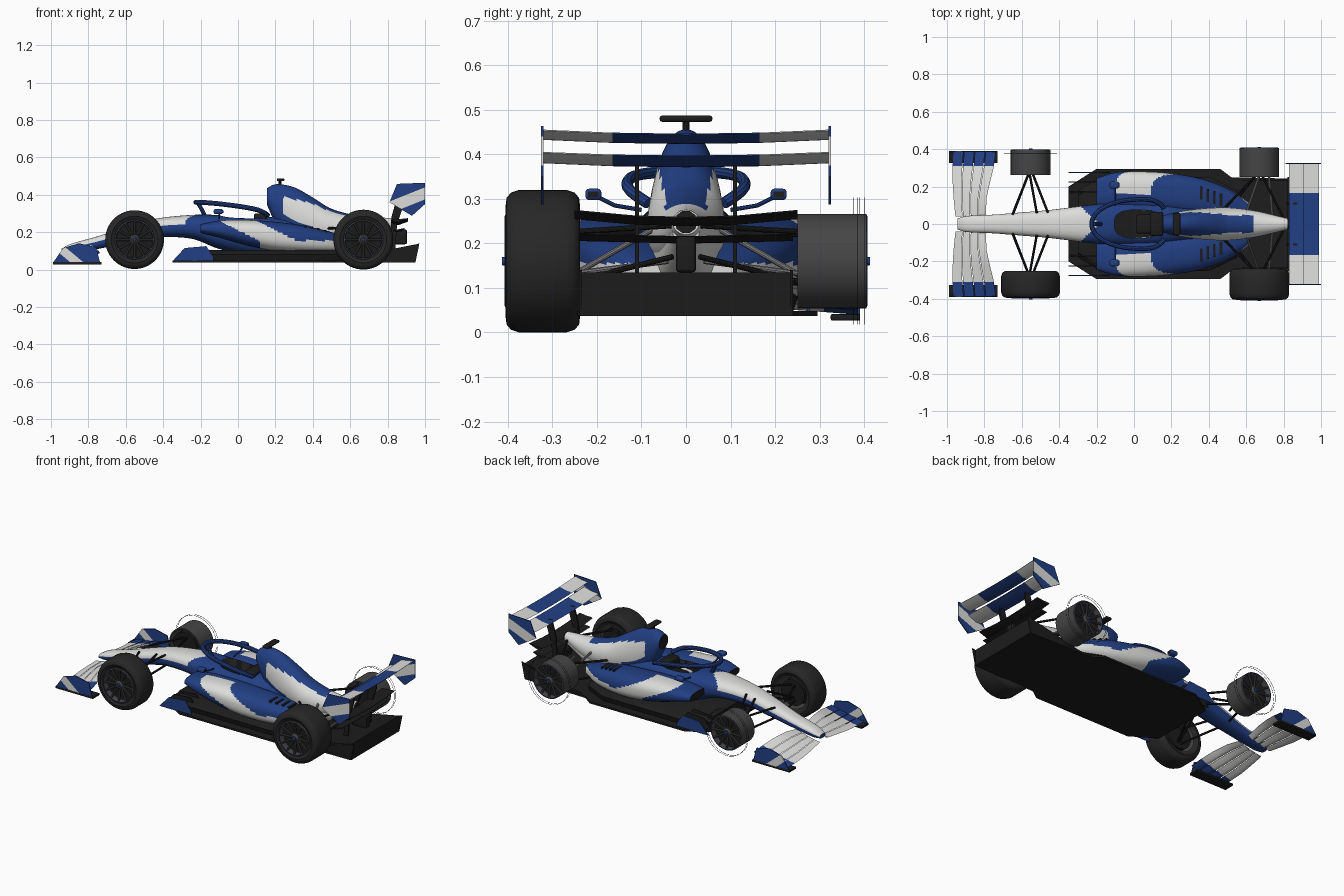
import bpy, bmesh, math
from mathutils import Vector

if "Cube" in bpy.data.objects:
    bpy.data.objects.remove(bpy.data.objects["Cube"])

def mat(name, c):
    m = bpy.data.materials.new(name)
    m.diffuse_color = (*c, 1)
    m.use_nodes = True
    m.node_tree.nodes["Principled BSDF"].inputs["Base Color"].default_value = m.diffuse_color
    return m
BLUE = mat("blue_paint", (0.016, 0.05, 0.23))
WHITE = mat("white_paint", (0.72, 0.72, 0.71))
BLACK = mat("black_carbon", (0.012, 0.012, 0.012))
TYRE = mat("tyre_rubber", (0.02, 0.02, 0.02))
GREY = mat("rim_grey", (0.06, 0.06, 0.062))
SILVER = mat("rod_grey", (0.2, 0.2, 0.21))
PAINT = [BLUE, WHITE, BLACK]

def finish(name, bm, mats, paint=None, angle=35):
    bmesh.ops.recalc_face_normals(bm, faces=bm.faces)
    if paint:
        for f in bm.faces:
            f.material_index = paint(f.calc_center_median(), f.normal)
    me = bpy.data.meshes.new(name)
    bm.to_mesh(me)
    bm.free()
    for m in mats:
        me.materials.append(m)
    me.shade_smooth()
    me.set_sharp_from_angle(angle=math.radians(angle))
    ob = bpy.data.objects.new(name, me)
    bpy.context.collection.objects.link(ob)
    return ob

def skin(name, rings, mats, paint=None, wrap=False, caps=True):
    bm = bmesh.new()
    vs = [[bm.verts.new(p) for p in r] for r in rings]
    n, k = len(vs), len(vs[0])
    for i in range(n if wrap else n - 1):
        a, b = vs[i], vs[(i + 1) % n]
        for j in range(k):
            bm.faces.new((a[j], a[(j + 1) % k], b[(j + 1) % k], b[j]))
    if caps and not wrap:
        bm.faces.new(vs[0])
        bm.faces.new(vs[-1])
    return finish(name, bm, mats, paint)

def spline(st, x):
    i = max(j for j in range(len(st) - 1) if st[j][0] <= x + 1e-9)
    a, b = st[i], st[i + 1]
    p, q = st[max(i - 1, 0)], st[min(i + 2, len(st) - 1)]
    h = b[0] - a[0]
    t = (x - a[0]) / h
    out = []
    for c in range(1, len(a)):
        m0 = (b[c] - p[c]) / (b[0] - p[0]) * h
        m1 = (q[c] - a[c]) / (q[0] - a[0]) * h
        out.append((2*t**3 - 3*t*t + 1) * a[c] + (t**3 - 2*t*t + t) * m0
                   + (3*t*t - 2*t**3) * b[c] + (t**3 - t*t) * m1)
    return out

def loft(name, st, paint, side=1, e=0.8, n=110, k=56):
    # stations: x, centre y, half width, bottom z, top z
    rings = []
    for i in range(n + 1):
        x = st[0][0] + (st[-1][0] - st[0][0]) * i / n
        yc, hw, zb, zt = spline(st, x)
        ring = []
        for j in range(k):
            a = math.tau * j / k
            c, s = math.cos(a), math.sin(a)
            ring.append((x, side * (yc + hw * math.copysign(abs(c) ** e, c)),
                         (zb + zt) / 2 + (zt - zb) / 2 * math.copysign(abs(s) ** e, s)))
        rings.append(ring)
    return skin(name, rings, PAINT, paint)

def wing(name, st, mats, paint=None):
    # stations: y, leading x, z, trailing x, z, thickness
    rings = []
    for y, xl, zl, xt, zt, th in st:
        ring = []
        for f, o in ((0, 0), (.15, .5), (.45, .6), (1, .1), (1, -.1), (.45, -.4), (.15, -.4)):
            sag = -0.1 * (xt - xl) * 4 * f * (1 - f)
            ring.append((xl + (xt - xl) * f, y, zl + (zt - zl) * f + o * th + sag))
        rings.append(ring)
    return skin(name, rings, mats, paint)

def plate(name, prof, y, th, mats, cuts=(), paint=None):
    bm = bmesh.new()
    f = bm.faces.new([bm.verts.new((x, y - th / 2, z)) for x, z in prof])
    r = bmesh.ops.extrude_face_region(bm, geom=[f])
    bmesh.ops.translate(bm, vec=(0, th, 0), verts=[v for v in r['geom'] if isinstance(v, bmesh.types.BMVert)])
    for co, no in cuts:
        bmesh.ops.bisect_plane(bm, geom=bm.verts[:] + bm.edges[:] + bm.faces[:], plane_co=co, plane_no=no)
    return finish(name, bm, mats, paint)

def tube(name, pts, r, m, smooth=False):
    cu = bpy.data.curves.new(name, 'CURVE')
    cu.dimensions, cu.bevel_depth, cu.bevel_resolution, cu.use_fill_caps = '3D', r, 3, True
    sp = cu.splines.new('NURBS' if smooth else 'POLY')
    sp.points.add(len(pts) - 1)
    for q, p in zip(sp.points, pts):
        q.co = (*p, 1)
    if smooth:
        sp.use_endpoint_u, sp.order_u = True, 3
    tmp = bpy.data.objects.new(name + "_path", cu)
    me = bpy.data.meshes.new_from_object(tmp)
    bpy.data.objects.remove(tmp)
    bm = bmesh.new()
    bm.from_mesh(me)
    return finish(name, bm, [m])

def box(name, c, d, m, bevel=0.0):
    bm = bmesh.new()
    bmesh.ops.create_cube(bm, size=1)
    for v in bm.verts:
        v.co = Vector(c) + Vector([v.co[i] * d[i] for i in range(3)])
    if bevel:
        bmesh.ops.bevel(bm, geom=bm.edges[:], offset=bevel, segments=3, affect='EDGES', profile=0.5)
    return finish(name, bm, [m])

def lathe(name, prof, cx, cz, m, wrap=True, k=56):
    # profile points: radius, y
    rings = [[(cx + r * math.cos(math.tau * j / k), y, cz + r * math.sin(math.tau * j / k))
              for j in range(k)] for r, y in prof]
    return skin(name, rings, [m], wrap=wrap)

# Main body with cockpit cut
def stripe_cover(c, n):
    if n.x < -0.95 and c.x < 0.17:
        return 2
    _, _, zb, zt = spline(COVER, min(max(c.x, .155), .82))
    t = (c.z - zb) / (zt - zb)
    s = c.x + 2 * c.z
    return 1 if c.x > .64 or (s > .84 and c.x > .24 and t < .82 - .1 * math.sin(9 * c.x)) else 0
def paint_body(c, n):
    if c.x > .16:
        return stripe_cover(c, n)
    _, _, zb, zt = spline(BODY, min(max(c.x, -.945), .8))
    return 1 if c.x < -.19 - abs(c.y) and c.z > zb + .58 * (zt - zb) else 0
BODY = [(-.945, 0, .028, .085, .11), (-.9, 0, .042, .085, .135), (-.75, 0, .05, .11, .178),
        (-.6, 0, .062, .14, .228), (-.45, 0, .075, .17, .27), (-.25, 0, .10, .165, .292),
        (-.1, 0, .115, .11, .292), (.1, 0, .12, .07, .285), (.3, 0, .09, .07, .27),
        (.55, 0, .075, .08, .25), (.8, 0, .03, .2, .262)]
COVER = [(.155, 0, .045, .345, .435), (.2, 0, .058, .25, .456), (.3, 0, .075, .15, .44),
         (.4, 0, .085, .13, .385), (.5, 0, .088, .13, .325), (.65, 0, .07, .15, .287), (.82, 0, .03, .22, .275)]
body = loft("main_body", BODY, paint_body, n=150)
cut = skin("cockpit_cutter", [[(.02 + .125 * math.copysign(abs(math.cos(a)) ** .7, math.cos(a)),
           .075 * math.copysign(abs(math.sin(a)) ** .7, math.sin(a)), z)
           for a in [math.tau * j / 40 for j in range(40)]] for z in (.17, .4)], PAINT, lambda c, n: 2)
cut.hide_render = True
mod = body.modifiers.new("cockpit", 'BOOLEAN')
mod.operation, mod.object, mod.solver = 'DIFFERENCE', cut, 'EXACT'
bpy.context.view_layer.update()
new = bpy.data.meshes.new_from_object(body.evaluated_get(bpy.context.evaluated_depsgraph_get()))
body.modifiers.clear()
body.data = new
bpy.data.objects.remove(cut)
loft("engine_cover", COVER, stripe_cover, e=1.0)
box("headrest", (.12, 0, .27), (.07, .13, .06), BLACK, .012)
box("seat", (.06, 0, .2), (.1, .1, .06), BLACK, .01)
lathe_pts = [(.02, 0, .25), (.83, 0, .25)]
tube("exhaust", [(.76, 0, .248), (.83, 0, .248)], .026, BLACK)
tube("camera_stalk", [(.225, 0, .44), (.225, 0, .48)], .008, BLACK)
box("camera_pod", (.228, 0, .48), (.04, .118, .014), BLACK, .005)

# Halo
tube("halo_hoop", [(.16, -.085, .29), (.13, -.125, .315), (.03, -.135, .335), (-.1, -.12, .352), (-.2, -.07, .36),
                   (-.235, 0, .36), (-.2, .07, .36), (-.1, .12, .352), (.03, .135, .335), (.13, .125, .315),
                   (.16, .085, .29)], .013, BLUE, True)
tube("halo_post", [(-.215, 0, .355), (-.19, 0, .32), (-.17, 0, .27)], .011, BLUE, True)

# Sidepods, floor, diffuser
def paint_pod(c, n):
    if n.x < -.95:
        return 2
    s = c.x + 2 * c.z
    if n.z > .7 and abs(c.y) < .16:
        return 0
    return 1 if .42 < s < .62 or (c.z < .155 and c.x > .12) else 0
POD = [(-.2, .17, .075, .195, .243), (-.1, .18, .095, .17, .262), (.05, .175, .105, .128, .265),
       (.2, .165, .105, .10, .255), (.35, .145, .10, .09, .235), (.5, .11, .08, .09, .2), (.62, .07, .04, .10, .16)]
half = [(-.35, .2), (-.2, .295), (.46, .295), (.52, .25), (.95, .24)]
outline = half + [(x, -y) for x, y in reversed(half)]
skin("floor", [[(x, y, z) for x, y in outline] for z in (.037, .048)], [BLACK])
mid = [(-.3, .17), (-.18, .24), (.4, .24), (.55, .17)]
mid = mid + [(x, -y) for x, y in reversed(mid)]
skin("upper_floor", [[(x, y * w, z) for x, y in mid] for z, w in ((.045, 1), (.08, 1.05), (.105, .9))], [BLACK])
plate("diffuser", [(.5, .04), (.95, .04), (.95, .135), (.8, .105), (.65, .07)], 0, .47, [BLACK])
box("crash_structure", (.85, 0, .175), (.1, .045, .08), BLACK, .008)
box("rear_light", (.895, 0, .175), (.015, .04, .075), BLACK, .004)

# Rear wing
def ends(c, n):
    return 1 if abs(c.y) > .165 else 0
ys = (-.32, -.165, 0, .165, .32)
wing("rear_wing_main", [(y, .83, .378 + .09 * y * y, .93, .396 + .08 * y * y, .012) for y in ys], PAINT, ends)
wing("rear_wing_flap", [(y, .905, .43 + .09 * y * y, .99, .445 + .09 * y * y, .012) for y in ys], PAINT, ends)
wing("beam_wing", [(y, .82, .25 + .25 * y * y, .91, .258 + .25 * y * y, .015) for y in (-.25, -.12, 0, .12, .25)], [BLACK])
wing("beam_wing_lower", [(y, .83, .205 + .1 * y * y, .89, .215 + .1 * y * y, .01) for y in (-.24, 0, .24)], [BLACK])
tilt = Vector((-.4, 0, 1))

def paint_rear_end(c, n):
    return 1 if .335 < c.z - .4 * (c.x - .9) < .4 else 0
def paint_front_end(c, n):
    return 1 if -.85 < c.x + 1.2 * c.z < -.78 else 0

for s, tag in ((1, "left"), (-1, "right")):
    loft("sidepod_" + tag, POD, paint_pod, s, n=90)
    for i in range(4):
        x = .36 + .035 * i
        z = spline(POD, x)[3]
        box(f"cooling_slot_{tag}_{i}", (x, s * (.165 - i * .012), z - .004), (.014, .07, .014), BLACK)
    for i, y in enumerate((.17, .225, .275)):
        plate(f"floor_fence_{tag}_{i}", [(-.35, .045), (-.285, .115), (-.17, .125), (-.13, .065), (-.13, .045)],
              s * y, .006, [BLUE if i == 2 else BLACK])
    plate("diffuser_fence_" + tag, [(.6, .045), (.95, .045), (.97, .14), (.8, .09)], s * .237, .006, [BLACK])
    plate("wing_pylon_" + tag, [(.81, .08), (.84, .08), (.85, .24), (.88, .33), (.88, .385), (.85, .385), (.82, .28)],
          s * .11, .01, [BLACK])
    plate("rear_endplate_" + tag, [(.81, .36), (.85, .458), (1, .464), (1, .35), (.93, .287)], s * .323, .006, PAINT,
          [(Vector((.9, 0, z)), tilt) for z in (.335, .4)], paint_rear_end)
    # Front wing
    for i in range(4):
        a, b = i / 4, (i + .93) / 4
        st = []
        for y, xl, zl, xt, zt in ((.04, -.955, .075, -.79, .115), (.14, -.965, .065, -.785, .135),
                                  (.23, -.97, .055, -.765, .125), (.31, -.97, .05, -.745, .105), (.385, -.965, .045, -.735, .09)):
            st.append((s * y, xl + (xt - xl) * a, zl + (zt - zl) * a ** 1.3,
                       xl + (xt - xl) * b, zl + (zt - zl) * b ** 1.3, .007))
        wing(f"front_wing_{tag}_{i}", st, PAINT, lambda c, n: 0 if abs(c.y) > .31 else 1)
    plate("front_endplate_" + tag, [(-.99, .035), (-.935, .115), (-.85, .14), (-.76, .12), (-.735, .03)], s * .387, .006,
          PAINT, [(Vector((x, 0, 0)), Vector((1, 0, 1.2))) for x in (-.85, -.78)], paint_front_end)
    box("front_wing_foot_" + tag, (-.86, s * .358, .034), (.26, .066, .014), BLACK, .003)
    # Mirrors
    box("mirror_" + tag, (-.105, s * .208, .31), (.05, .036, .026), BLUE, .009)
    box("mirror_glass_" + tag, (-.08, s * .208, .31), (.004, .024, .014), BLACK)
    tube("mirror_stalk_" + tag, [(-.1, s * .1, .275), (-.1, s * .16, .285), (-.1, s * .2, .305)], .005, BLUE)
    # Suspension: inner point to outer point
    rods = [((-.65, .05, .215), (-.555, .29, .205)), ((-.46, .06, .25), (-.55, .29, .205)),
            ((-.65, .045, .15), (-.555, .29, .11)), ((-.46, .06, .185), (-.55, .29, .11)),
            ((-.52, .06, .24), (-.56, .28, .125)), ((.47, .07, .22), (.66, .27, .22)), ((.8, .03, .24), (.68, .27, .225)),
            ((.5, .07, .12), (.66, .27, .11)), ((.8, .03, .17), (.68, .27, .11)),
            ((.74, .04, .16), (.72, .27, .13)), ((.6, .06, .24), (.67, .26, .125))]
    for i, (p, q) in enumerate(rods):
        tube(f"suspension_{tag}_{i}", [(p[0], s * p[1], p[2]), (q[0], s * q[1], q[2])], .0065,
             SILVER if i in (9, 10) else BLACK)
    # Wheels: tyres only on the right side, bare rims with thin guide rings on the left
    for part, cx, y0, y1, R in (("front", -.553, .25, .395, .157), ("rear", .67, .238, .405, .16)):
        nm = f"{part}_{tag}"
        if s < 0:
            w = y1 - y0
            lathe("tyre_" + nm, [(.103, s * (y0 + .012)), (.125, s * y0), (R - .018, s * (y0 + .002)), (R - .006, s * (y0 + .012)),
                                 (R, s * (y0 + .03)), (R, s * (y1 - .03)), (R - .006, s * (y1 - .012)),
                                 (R - .018, s * (y1 - .002)), (.125, s * y1), (.103, s * (y1 - .012))], cx, .16, TYRE)
        else:
            for y in (y1 - .02, y1 - .005):
                lathe(f"guide_ring_{nm}_{y:.2f}", [(.141, y), (.1425, y), (.1425, y + .001), (.141, y + .001)], cx, .16, BLACK)
        ri = y0 + .012
        lathe("rim_" + nm, [(.106, s * ri), (.106, s * y1), (.1, s * (y1 + .002)), (.097, s * (y1 - .008)),
                            (.098, s * ri)], cx, .16, GREY)
        lathe("rim_trim_" + nm, [(.101, s * y1), (.101, s * (y1 + .003)), (.099, s * (y1 + .003)), (.099, s * y1)], cx, .16, BLUE)
        lathe("brake_drum_" + nm, [(.08, s * (ri + .005)), (.08, s * (y1 - .045)), (.098, s * (y1 - .04)), (.098, s * (y1 - .035))],
              cx, .16, BLACK, False)
        for j in range(12):
            a = math.tau * j / 12
            u, v = math.cos(a), math.sin(a)
            tube(f"spoke_{nm}_{j}", [(cx + .018 * u, s * (y1 - .018), .16 + .018 * v),
                                     (cx + .1 * u, s * (y1 - .008), .16 + .1 * v)], .0065, GREY)
        lathe("hub_" + nm, [(.026, s * (y1 - .04)), (.026, s * (y1 - .012)), (.016, s * (y1 - .002))], cx, .16, GREY, False)
        lathe("wheel_nut_" + nm, [(.011, s * (y1 - .01)), (.009, s * (y1 + .008))], cx, .16, BLUE, False, 12)
